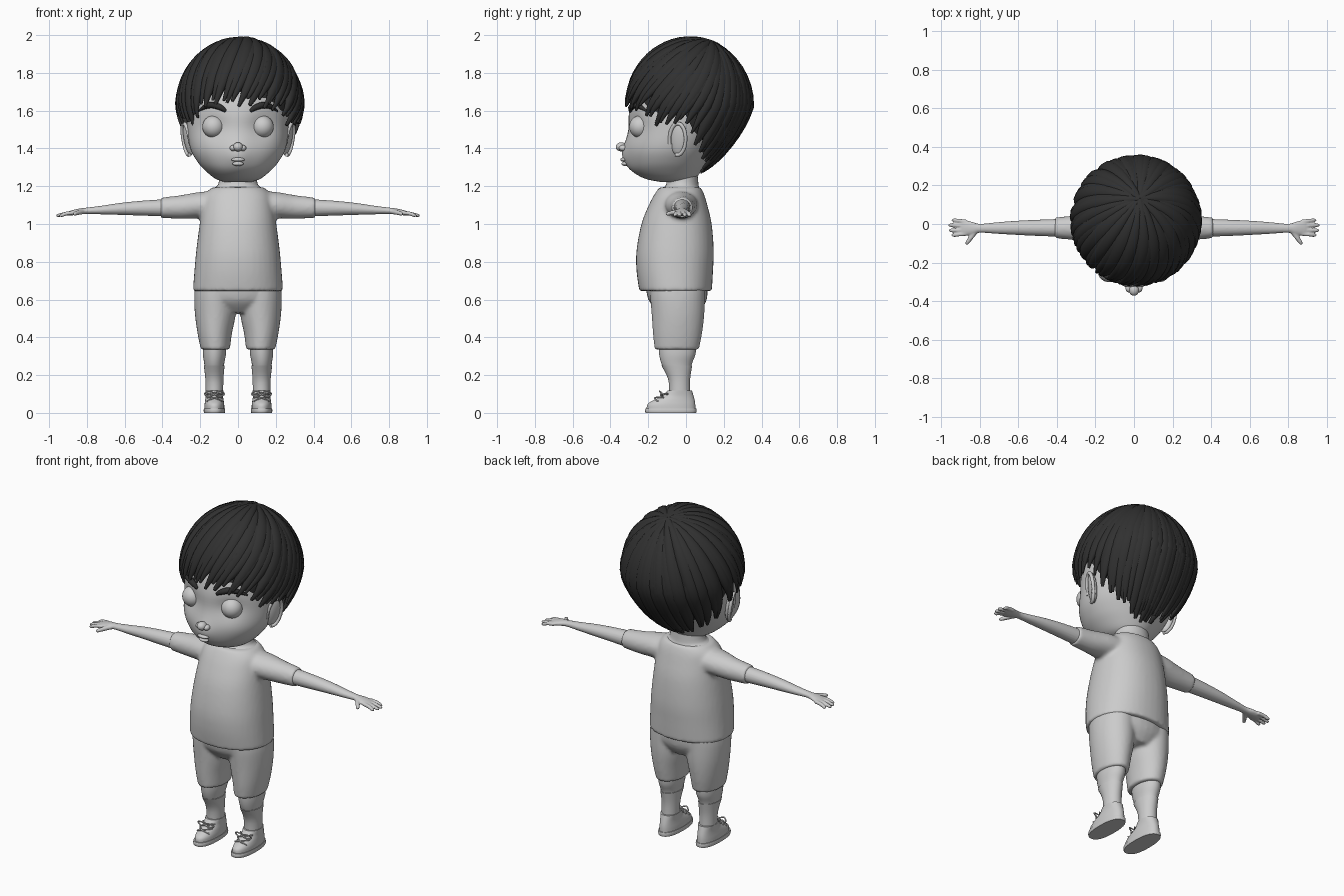
import bpy, bmesh, math, random
from math import sin, cos, pi, radians, exp
from mathutils import Vector, Matrix

if "Cube" in bpy.data.objects:
    bpy.data.objects.remove(bpy.data.objects["Cube"])

random.seed(4)
dark = bpy.data.materials.new("dark_hair")
dark.diffuse_color = (0.03, 0.03, 0.03, 1)
dark.use_nodes = True
dark.node_tree.nodes["Principled BSDF"].inputs["Base Color"].default_value = dark.diffuse_color


def spline(rows, n):
    """Smoothly resample a list of number rows (Catmull-Rom)."""
    out, last = [], len(rows) - 1
    for i in range(last):
        a, b, c, d = (rows[max(0, min(last, i + k))] for k in (-1, 0, 1, 2))
        for j in range(n):
            t = j / n
            out.append([0.5 * (2*q + (r-p)*t + (2*p-5*q+4*r-s)*t*t + (3*q-p-3*r+s)*t**3)
                        for p, q, r, s in zip(a, b, c, d)])
    return out + [list(rows[-1])]


def loft(bm, sections, sides=24, power=2):
    """Skin (centre, U, V) ellipse sections and close both ends."""
    f = lambda v: math.copysign(abs(v) ** (2 / power), v)
    rings = [[bm.verts.new(c + U * f(cos(2*pi*k/sides)) + V * f(sin(2*pi*k/sides)))
              for k in range(sides)] for c, U, V in sections]
    for a, b in zip(rings, rings[1:]):
        for k in range(sides):
            bm.faces.new((a[k], a[(k+1) % sides], b[(k+1) % sides], b[k]))
    bm.faces.new(rings[0])
    bm.faces.new(rings[-1])


def stack(bm, rows, n=4, sides=32, power=2):
    """Upright form from rows of (z, centre x, half width, front y, back y)."""
    loft(bm, [(Vector((x, (f+b)/2, z)), Vector((w, 0, 0)), Vector((0, (b-f)/2, 0)))
              for z, x, w, f, b in spline(rows, n)], sides, power)


def limb(bm, rows, n=4, sides=20):
    """Sideways form from rows of (x, centre y, centre z, half depth, half height)."""
    loft(bm, [(Vector((x, y, z)), Vector((0, ry, 0)), Vector((0, 0, rz)))
              for x, y, z, ry, rz in spline(rows, n)], sides)


def tube(bm, rows, n=4, sides=10, normals=None, flat=1):
    """Tube through rows of (x, y, z, radius)."""
    pts = spline(rows, n)
    secs = []
    for i, p in enumerate(pts):
        a, b = pts[max(0, i-1)], pts[min(len(pts)-1, i+1)]
        T = (Vector(b[:3]) - Vector(a[:3])).normalized()
        N = normals[i] if normals else Vector((0.1, 0.2, 1))
        S = T.cross(N).normalized()
        secs.append((Vector(p[:3]), S * p[3], S.cross(T) * p[3] * flat))
    loft(bm, secs, sides)


def ball(bm, loc, size, rot=Matrix(), seg=32):
    bmesh.ops.create_uvsphere(bm, u_segments=seg, v_segments=seg // 2, radius=1,
        matrix=Matrix.Translation(loc) @ rot @ Matrix.Diagonal((*size, 1)))


def finish(name, bm, mirror=False, voxel=0, smooth=0, mat=None):
    bmesh.ops.recalc_face_normals(bm, faces=bm.faces)
    me = bpy.data.meshes.new(name)
    bm.to_mesh(me)
    bm.free()
    me.shade_smooth()
    me.set_sharp_from_angle(angle=radians(50))
    ob = bpy.data.objects.new(name, me)
    bpy.context.collection.objects.link(ob)
    if mat:
        me.materials.append(mat)
    if mirror:
        m = ob.modifiers.new("mirror", 'MIRROR')
        m.use_mirror_merge = False
    if voxel:
        m = ob.modifiers.new("blend", 'REMESH')
        m.mode, m.voxel_size, m.use_smooth_shade = 'VOXEL', voxel, True
    if smooth:
        m = ob.modifiers.new("soften", 'SMOOTH')
        m.iterations = smooth
    return ob


# Head, with eye sockets and muzzle pushed into the surface
bm = bmesh.new()
stack(bm, [(1.222, 0, .07, -.13, .02), (1.24, 0, .12, -.215, .05), (1.28, 0, .17, -.28, .08),
           (1.33, 0, .215, -.308, .11), (1.40, 0, .252, -.318, .15), (1.50, 0, .268, -.305, .2),
           (1.60, 0, .272, -.300, .24), (1.72, 0, .255, -.262, .24), (1.84, 0, .18, -.17, .18),
           (1.90, 0, .06, -.06, .08)], 5, 64)
for v in bm.verts:
    if v.co.y < -.1:
        x, z = abs(v.co.x), v.co.z
        v.co.y += .022 * exp(-((x-.13)**2 + (z-1.515)**2) / .004)
        v.co.y -= .022 * exp(-(x*x + (z-1.36)**2 * .7) / .004)
finish("head", bm)

# Facial features
bm = bmesh.new()
ball(bm, (0, -.342, 1.408), (.026, .03, .024))
for s in (-1, 1):
    ball(bm, (s*.026, -.333, 1.402), (.018, .022, .016), seg=20)
finish("nose", bm)
bm = bmesh.new()
ball(bm, (0, -.330, 1.341), (.036, .018, .011), seg=24)
ball(bm, (0, -.324, 1.319), (.030, .018, .012), seg=24)
finish("lips", bm)
bm = bmesh.new()
ball(bm, (.13, -.242, 1.515), (.059, .059, .059))
finish("eyes", bm, True)
bm = bmesh.new()
tube(bm, [(.065, -.295, 1.597, .008), (.095, -.29, 1.618, .016), (.14, -.268, 1.63, .017),
          (.18, -.238, 1.618, .012), (.21, -.208, 1.597, .004)])
finish("eyebrows", bm, True, mat=dark)
bm = bmesh.new()
turn = Matrix.Rotation(radians(-22), 4, 'Z') @ Matrix.Rotation(radians(8), 4, 'Y') @ Matrix.Rotation(radians(-6), 4, 'X')
ball(bm, (.262, -.04, 1.45), (.020, .046, .088), turn)
rim = [turn @ Vector((.012, .046*cos(a), .085*sin(a))) + Vector((.262, -.04, 1.45))
       for a in [radians(-100 + 25*i) for i in range(13)]]
tube(bm, [(*p, .010) for p in rim], 2)
finish("ears", bm, True)

# Neck
bm = bmesh.new()
stack(bm, [(1.14, 0, .13, -.13, .07), (1.185, 0, .132, -.125, .072), (1.21, 0, .105, -.105, .066),
           (1.28, 0, .095, -.1, .06)])
finish("neck", bm)

# Shirt: trunk blended with both sleeves
bm = bmesh.new()
stack(bm, [(.645, 0, .239, -.247, .137), (.75, 0, .231, -.262, .143), (.86, 0, .221, -.262, .147),
           (1.0, 0, .203, -.236, .136), (1.1, 0, .188, -.197, .113), (1.16, 0, .172, -.165, .095),
           (1.195, 0, .135, -.14, .078)], 4, 40, 2.2)
for s in (-1, 1):
    limb(bm, [(s*.05, -.03, 1.105, .10, .075), (s*.2, -.025, 1.10, .085, .070),
              (s*.3, -.02, 1.09, .066, .063), (s*.41, -.02, 1.086, .054, .054)])
finish("shirt", bm, voxel=.011, smooth=5)

# Trousers: hips blended with two legs
bm = bmesh.new()
stack(bm, [(.53, 0, .13, -.14, .07), (.60, 0, .226, -.2, .11), (.70, 0, .224, -.215, .115)])
for s in (-1, 1):
    stack(bm, [(.335, s*.12, .077, -.166, .068), (.42, s*.123, .091, -.175, .085),
               (.52, s*.120, .108, -.182, .097), (.62, s*.119, .113, -.19, .1),
               (.69, s*.115, .108, -.19, .1)])
finish("trousers", bm, voxel=.010, smooth=4)

# Lower legs and socks
bm = bmesh.new()
stack(bm, [(.37, .124, .062, -.145, .055), (.31, .125, .061, -.142, .05), (.255, .126, .052, -.128, .03),
           (.18, .125, .046, -.092, .02), (.10, .125, .044, -.085, .02)])
finish("lower_legs", bm, True)
bm = bmesh.new()
stack(bm, [(.252, .126, .055, -.131, .033), (.18, .125, .048, -.095, .022), (.10, .125, .046, -.088, .022)])
finish("socks", bm, True)

# Shoes with soles and laces
bm = bmesh.new()
stack(bm, [(0, .125, .055, -.214, .054), (.012, .125, .057, -.217, .056), (.024, .125, .055, -.214, .054)], 2, 40, 2.4)
finish("shoe_soles", bm, True)
bm = bmesh.new()
stack(bm, [(.02, .125, .053, -.208, .05), (.045, .125, .052, -.204, .049), (.066, .125, .049, -.175, .046),
           (.09, .125, .046, -.125, .040), (.118, .125, .048, -.098, .032)], 4, 40, 2.2)
finish("shoes", bm, True)
bm = bmesh.new()
for s in (-1, 1):
    for y, z in ((-.155, .074), (-.125, .092)):
        tube(bm, [(.125 - s*.04, y+.005, z-.012, .004), (.125, y-.01, z+.006, .004),
                  (.125 + s*.04, y+.03, z+.008, .004)], 4, 8)
    tube(bm, [(.125, -.13, .105, .004), (.125+s*.03, -.14, .115, .004), (.125+s*.052, -.125, .10, .004),
              (.125+s*.03, -.13, .088, .004), (.125, -.135, .1, .004)], 4, 8)
finish("shoe_laces", bm, True)

# Arms with hands: palm, four fingers and a thumb
bm = bmesh.new()
limb(bm, [(.36, -.02, 1.086, .047, .047), (.5, -.02, 1.084, .042, .040), (.62, -.02, 1.08, .036, .032),
          (.72, -.021, 1.074, .029, .023), (.80, -.022, 1.07, .023, .017), (.84, -.022, 1.066, .034, .016),
          (.885, -.02, 1.058, .042, .013), (.905, -.02, 1.054, .036, .008)])
for y0, y1, tip in ((.013, .020, .945), (-.009, -.006, .962), (-.031, -.033, .96), (-.051, -.058, .945)):
    tube(bm, [(.87, y0, 1.060, .011), (.91, (y0+y1)/2, 1.055, .0105), (tip-.012, y1, 1.046, .0095),
              (tip, y1, 1.043, .005)])
tube(bm, [(.815, -.03, 1.066, .014), (.845, -.07, 1.06, .0125), (.865, -.098, 1.054, .010), (.87, -.106, 1.052, .005)])
finish("arms", bm, True, voxel=.005, smooth=2)

# Hair: strands running over an egg-shaped volume from a crown whorl
MID, RX, RY, RZ = Vector((.01, .02, 1.625)), .345, .345, .372
CROWN = Vector((.06, .33, .94)).normalized()
ENDS = [(0, 1.63), (30, 1.61), (45, 1.55), (57, 1.48), (66, 1.54), (85, 1.53), (93, 1.42),
        (115, 1.34), (140, 1.28), (180, 1.262)]


def end_height(deg):
    t = abs((deg + 180) % 360 - 180)
    for (a, za), (b, zb) in zip(ENDS, ENDS[1:]):
        if t <= b:
            return za + (zb - za) * (t - a) / (b - a)
    return ENDS[-1][1]


def on_hair(d, inset):
    low = min(0, d.z)
    k = 1 + .1 * low
    return MID + Vector((d.x*(RX-inset)*(1+.15*low), d.y*(RY-inset)*(1+.36*low), d.z*(RZ-inset)*k**0))


def course(deg, lift, s):
    """Direction at fraction s of the run from crown to tip; 0 degrees is the front, 90 is +x."""
    a = radians(deg)
    dz = max(-.965, (end_height(deg) + lift - MID.z) / RZ)
    r = math.sqrt(1 - dz*dz)
    e = Vector((r*sin(a), -r*cos(a), dz))
    w = CROWN.angle(e)
    d = (CROWN * sin((1-s)*w) + e * sin(s*w)) / sin(w)
    bow = .30 * max(0, cos(a - radians(30)))
    return (d + CROWN.cross(e).normalized() * bow * sin(pi*s)).normalized()


bm = bmesh.new()
for layer, count in ((0, 34), (1, 34)):
    for i in range(count):
        deg = 360 * (i + .5*layer) / count + random.uniform(-2, 2)
        lift = random.uniform(-.01, .025) + layer * .03
        width = random.uniform(.040, .052) * (1 - .12*layer)
        depth = random.uniform(0, .012) + .008 * layer
        rows, normals = [], []
        for j in range(17):
            s = j / 16
            r = width * min(1, .35 + 1.8*s) * max(.08, min(1, (1-s) / .32)) ** .7
            d = course(deg, lift, s)
            rows.append((*on_hair(d, r*.8 + depth * (1-s)), r))
            normals.append(d)
        tube(bm, rows, 1, 10, normals, .8)
finish("hair_strands", bm, mat=dark)

# Inner hair cap closing gaps between strands
bm = bmesh.new()
grid = [[bm.verts.new(on_hair(course(6*i, .06, .02 + .98*j/14), .045)) for j in range(15)] for i in range(60)]
for i in range(60):
    for j in range(14):
        a, b = grid[i], grid[(i+1) % 60]
        bm.faces.new((a[j], a[j+1], b[j+1], b[j]))
finish("hair_cap", bm, mat=dark)
